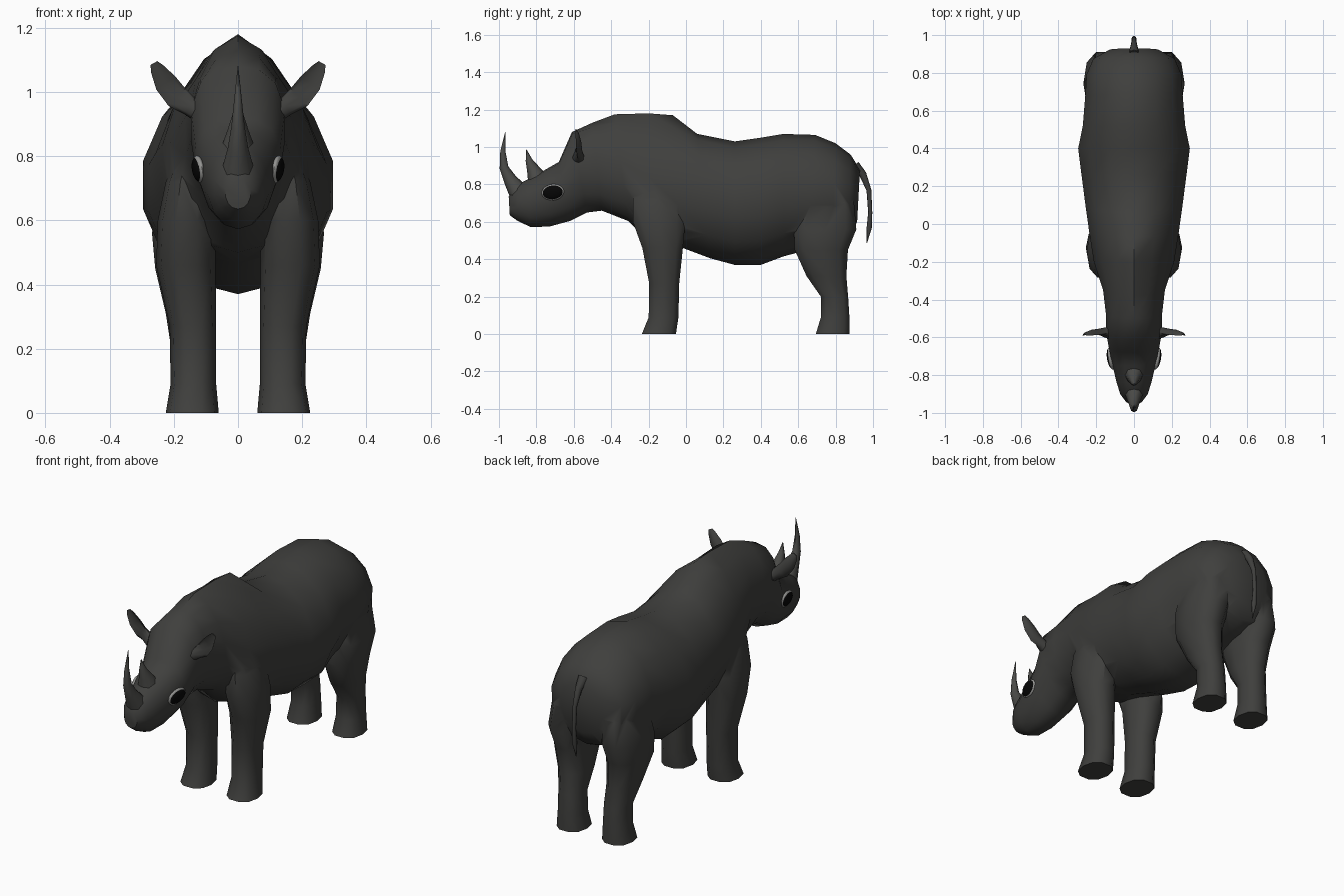
import bpy, bmesh, math
from mathutils import Vector, Matrix

if "Cube" in bpy.data.objects:
    bpy.data.objects.remove(bpy.data.objects["Cube"])


def material(name, r, g, b):
    m = bpy.data.materials.new(name)
    m.diffuse_color = (r, g, b, 1)
    m.use_nodes = True
    m.node_tree.nodes["Principled BSDF"].inputs["Base Color"].default_value = m.diffuse_color
    return m


HIDE = material("dark_hide", 0.05, 0.05, 0.047)
HORN = material("horn_grey", 0.07, 0.07, 0.065)
BLACK = material("eye_black", 0.002, 0.002, 0.002)
RIM = material("eye_rim_grey", 0.3, 0.3, 0.29)


def finish(name, bm, mat):
    bmesh.ops.recalc_face_normals(bm, faces=bm.faces)
    me = bpy.data.meshes.new(name)
    bm.to_mesh(me)
    bm.free()
    ob = bpy.data.objects.new(name, me)
    bpy.context.collection.objects.link(ob)
    me.materials.append(mat)
    return ob


def loft(name, rings, mat, mirror=False):
    """Skin a list of equal-sized closed rings and cap both ends."""
    bm = bmesh.new()
    for s in ((1, -1) if mirror else (1,)):
        vs = [[bm.verts.new((s * p[0], p[1], p[2])) for p in r] for r in rings]
        n = len(vs[0])
        for a, b in zip(vs, vs[1:]):
            for i in range(n):
                j = (i + 1) % n
                bm.faces.new((a[i], a[j], b[j], b[i]))
        bm.faces.new(vs[0])
        bm.faces.new(vs[-1])
    return finish(name, bm, mat)


def tube(name, path, radii, ref, mat, sides=8, mirror=False, cup=False):
    """Tapered tube; each radius pair is (along ref, across ref)."""
    pts = [Vector(p) for p in path]
    u = Vector(ref)
    rings = []
    for i, p in enumerate(pts):
        t = (pts[min(i + 1, len(pts) - 1)] - pts[max(i - 1, 0)]).normalized()
        v = t.cross(u)
        ring = []
        for k in range(sides):
            a = 2 * math.pi * k / sides
            c = math.cos(a)
            if cup and c < 0 and i > 1:
                c *= -0.3          # hollow the front side
            ring.append(p + u * (radii[i][0] * c) + v * (radii[i][1] * math.sin(a)))
        rings.append(ring)
    return loft(name, rings, mat, mirror)


# Body and head: top (y, z), bottom (y, z), half width, height fraction of widest
SECTIONS = [
    (-.948, .735, -.942, .635, .040, .5),
    (-.90, .80, -.90, .605, .075, .5),
    (-.84, .83, -.83, .572, .095, .48),
    (-.75, .88, -.73, .575, .118, .45),
    (-.68, .92, -.62, .605, .135, .42),
    (-.61, 1.08, -.53, .65, .150, .42),
    (-.50, 1.13, -.45, .66, .152, .5),
    (-.38, 1.175, -.31, .605, .168, .55),
    (-.20, 1.18, -.20, .50, .218, .6),
    (-.07, 1.17, -.03, .465, .242, .58),
    (.06, 1.07, .13, .405, .262, .5),
    (.26, 1.03, .26, .37, .285, .5),
    (.40, 1.05, .40, .37, .303, .5),
    (.52, 1.07, .52, .415, .278, .5),
    (.69, 1.065, .65, .45, .265, .5),
    (.80, 1.02, .78, .48, .257, .5),
    (.88, .96, .87, .52, .220, .5),
    (.93, .88, .915, .60, .130, .5),
]
rings = []
for ty, tz, by, bz, w, f in SECTIONS:
    ring = []
    for k in range(14):
        a = 2 * math.pi * k / 14
        t = ((1 - math.cos(a)) / 2) ** (math.log(f) / math.log(0.5))
        ring.append((w * math.sin(a), ty + (by - ty) * t, tz + (bz - tz) * t))
    rings.append(ring)
body = loft("body_and_head", rings, HIDE)


# Legs: z, front y, back y, inner x, outer x
def leg(name, rows):
    rings = []
    for z, y0, y1, x0, x1 in rows:
        ring = []
        for k in range(10):
            a = 2 * math.pi * (k + .5) / 10
            c, s = math.cos(a), math.sin(a)
            c = math.copysign(abs(c) ** .85, c)
            s = math.copysign(abs(s) ** .85, s)
            ring.append(((x0 + x1) / 2 + (x1 - x0) / 2 * s,
                         (y0 + y1) / 2 + (y1 - y0) / 2 * c, z))
        rings.append(ring)
    return loft(name, rings, HIDE, mirror=True)


front = leg("front_legs", [
    (0, -.24, -.05, .06, .225), (.09, -.203, -.037, .068, .21),
    (.27, -.20, -.033, .068, .213), (.46, -.238, -.012, .07, .255),
    (.60, -.29, .002, .07, .25), (.72, -.29, -.01, .08, .225),
    (.86, -.24, -.05, .10, .17)])
hind = leg("hind_legs", [
    (0, .69, .877, .06, .22), (.09, .718, .877, .07, .208),
    (.20, .718, .87, .073, .208), (.31, .64, .862, .073, .225),
    (.45, .575, .872, .065, .258), (.56, .57, .918, .055, .268),
    (.70, .60, .905, .06, .245), (.82, .67, .85, .09, .19)])

# Fuse the legs into the body
for part in (front, hind):
    mod = body.modifiers.new("join", 'BOOLEAN')
    mod.operation, mod.solver, mod.object = 'UNION', 'EXACT', part
    bpy.context.view_layer.objects.active = body
    bpy.ops.object.modifier_apply(modifier=mod.name)
    bpy.data.objects.remove(part)

# Horns
tube("front_horn",
     [(0, -.895, .76), (0, -.94, .825), (0, -.973, .89), (0, -.979, .975), (0, -.966, 1.08)],
     [(.05, .055), (.032, .036), (.021, .024), (.012, .014), (.001, .001)],
     (1, 0, 0), HORN)
tube("rear_horn",
     [(0, -.79, .82), (0, -.817, .88), (0, -.84, .93), (0, -.853, .987)],
     [(.055, .058), (.033, .035), (.017, .018), (.001, .001)],
     (1, 0, 0), HORN)

# Ears
tube("ears",
     [(.105, -.57, .93), (.15, -.575, .955), (.19, -.583, .983),
      (.225, -.588, 1.028), (.252, -.59, 1.072), (.262, -.59, 1.09)],
     [(.045, .035), (.028, .03), (.028, .038), (.028, .036), (.018, .022), (.008, .012)],
     (0, 1, 0), HIDE, mirror=True, cup=True)

# Tail
tube("tail",
     [(0, .90, .90), (0, .945, .855), (0, .978, .77), (0, .985, .65), (0, .98, .57), (0, .966, .487)],
     [(.03, .03), (.018, .02), (.011, .013), (.010, .011), (.014, .014), (.002, .002)],
     (1, 0, 0), HIDE)


# Eyes: flattened ellipsoids, dark lens over a pale rim
def eyes(name, x, size, mat):
    bm = bmesh.new()
    for s in (1, -1):
        m = (Matrix.Translation((s * x, -.712, .758))
             @ Matrix.Rotation(math.radians(-9 * s), 4, 'Z')
             @ Matrix.Rotation(math.radians(9 * s), 4, 'Y')
             @ Matrix.Rotation(math.radians(8), 4, 'X')
             @ Matrix.Diagonal((*size, 1)))
        bmesh.ops.create_uvsphere(bm, u_segments=20, v_segments=12, radius=1, matrix=m)
    return finish(name, bm, mat)


eyes("eye_rims", .121, (.016, .061, .044), RIM)
eyes("eyes", .124, (.018, .056, .039), BLACK)

# Smooth shading
for ob in bpy.context.collection.objects:
    ob.select_set(True)
bpy.context.view_layer.objects.active = body
bpy.ops.object.shade_smooth_by_angle(angle=math.radians(50))
